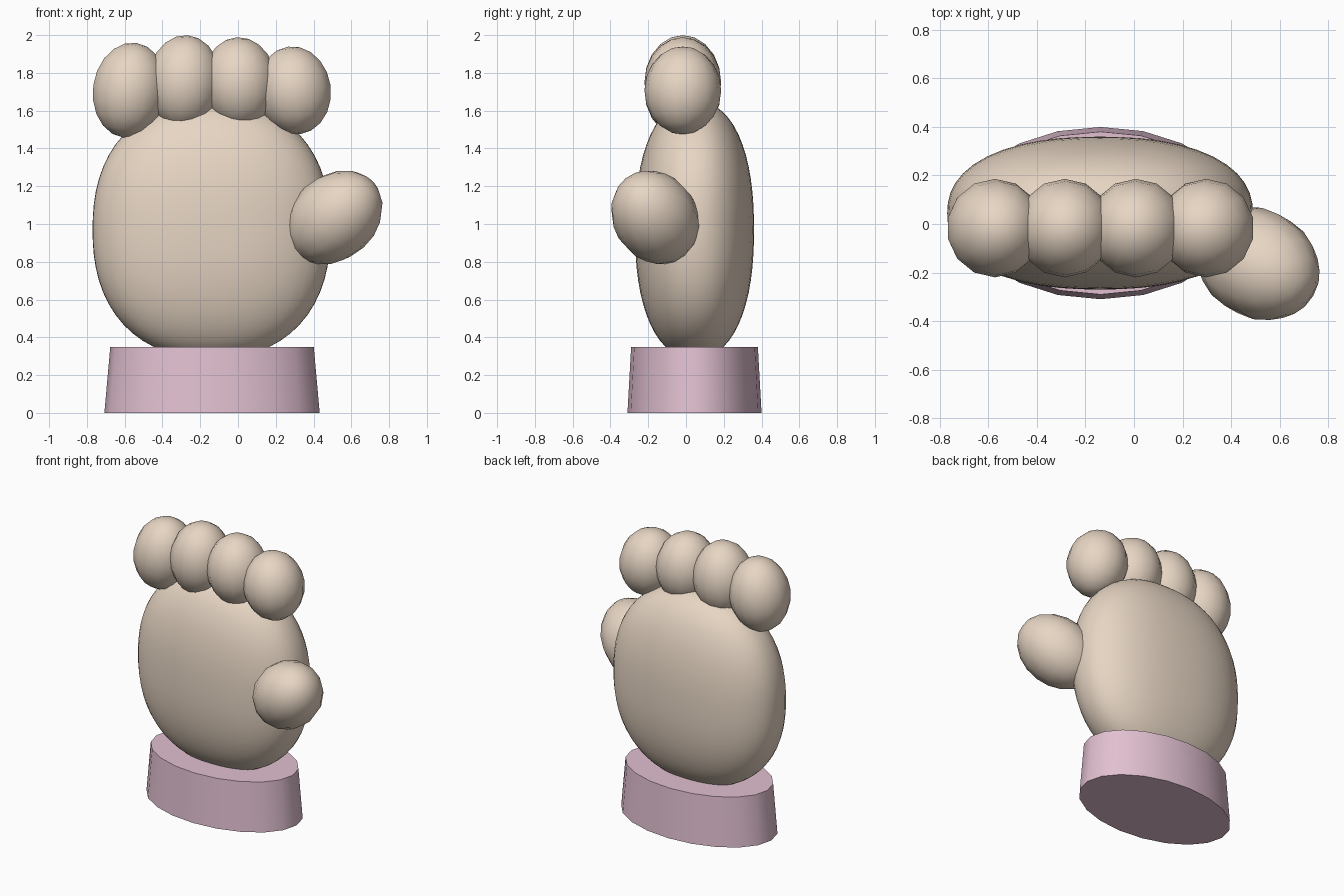
import bpy, bmesh
from math import radians
from mathutils import Matrix, Vector, Euler

if "Cube" in bpy.data.objects:
    bpy.data.objects.remove(bpy.data.objects["Cube"])


def material(name, color):
    m = bpy.data.materials.new(name)
    m.diffuse_color = (*color, 1)
    m.use_nodes = True
    m.node_tree.nodes["Principled BSDF"].inputs["Base Color"].default_value = m.diffuse_color
    return m


skin = material("skin", (0.80, 0.67, 0.55))
pink = material("pink", (0.76, 0.53, 0.64))


def finish(bm, name, mat, angle=60):
    mesh = bpy.data.meshes.new(name)
    bm.to_mesh(mesh)
    bm.free()
    ob = bpy.data.objects.new(name, mesh)
    bpy.context.collection.objects.link(ob)
    mesh.materials.append(mat)
    bpy.context.view_layer.objects.active = ob
    bpy.ops.object.select_all(action='DESELECT')
    ob.select_set(True)
    bpy.ops.object.shade_smooth_by_angle(angle=radians(angle))
    return ob


def blob(name, center, radii, rot=None, power=2.0, segments=14, rings=10):
    """Ellipsoid, or a boxier superellipsoid when power is above 2."""
    bm = bmesh.new()
    bmesh.ops.create_uvsphere(bm, u_segments=segments, v_segments=rings, radius=1)
    for v in bm.verts:
        v.co /= sum(abs(c) ** power for c in v.co) ** (1 / power)
    r = rot if rot else Matrix.Identity(4)
    bm.transform(Matrix.Translation(center) @ r @ Matrix.Diagonal((*radii, 1)))
    return finish(bm, name, skin)


# Palm: plump rounded pad
blob("palm", (-0.14, 0.045, 0.97), (0.63, 0.315, 0.68), power=2.3,
     segments=48, rings=32)

# Four stubby fingers: x, z, height radius, lean
fingers = [(-0.573, 1.708, 0.253, 8), (-0.285, 1.75, 0.25, 4),
           (0.008, 1.748, 0.241, -3), (0.297, 1.707, 0.234, -8)]
for i, (x, z, h, lean) in enumerate(fingers):
    rot = Euler((0, radians(lean), 0)).to_matrix().to_4x4()
    blob(f"finger_{i + 1}", (x, -0.017, z), (0.2, 0.203, h), rot)

# Thumb: points out, up and forward
axis = Vector((0.685, -0.397, 0.61))
blob("thumb", (0.51, -0.163, 1.035), (0.224, 0.224, 0.288),
     axis.to_track_quat('Z', 'Y').to_matrix().to_4x4())

# Wrist cuff: tapered oval band
bm = bmesh.new()
bmesh.ops.create_cone(bm, cap_ends=True, segments=20, radius1=1, radius2=0.945,
                      depth=0.35)
bm.transform(Matrix.Translation((-0.1375, 0.045, 0.175))
             @ Matrix.Diagonal((0.57, 0.355, 1, 1)))
finish(bm, "wrist_cuff", pink, 40)
